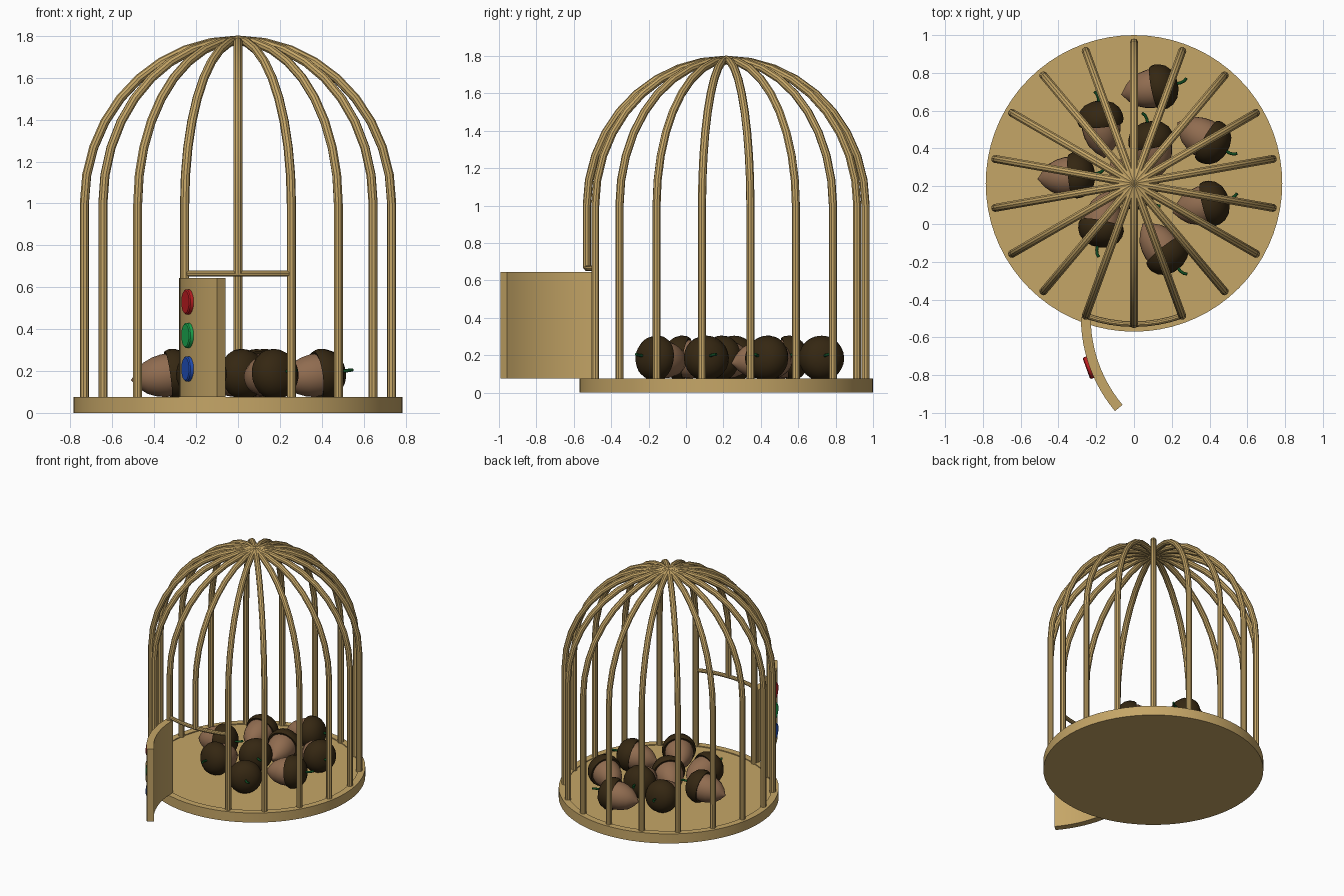
import bpy, bmesh
from math import sin, cos, pi, radians
from mathutils import Vector, Matrix

if "Cube" in bpy.data.objects:
    bpy.data.objects.remove(bpy.data.objects["Cube"], do_unlink=True)

CY = 0.215        # cage centre in y
R = 0.745         # radius of the ring of bars
FLOOR = 0.075


def material(name, rgb):
    m = bpy.data.materials.new(name)
    m.use_nodes = True
    m.diffuse_color = (*rgb, 1)
    bsdf = next(n for n in m.node_tree.nodes if n.type == 'BSDF_PRINCIPLED')
    bsdf.inputs["Base Color"].default_value = (*rgb, 1)
    return m


wood = material("tan wood", (0.56, 0.38, 0.135))
nut_brown = material("nut brown", (0.28, 0.15, 0.08))
cap_brown = material("dark cap brown", (0.035, 0.02, 0.006))
stem_green = material("stem green", (0.005, 0.07, 0.015))
red = material("red", (0.5, 0.012, 0.015))
green = material("green", (0.012, 0.4, 0.08))
blue = material("blue", (0.015, 0.08, 0.5))


def add(name, mesh, matrix=None, angle=35):
    ob = bpy.data.objects.new(name, mesh)
    bpy.context.collection.objects.link(ob)
    if matrix:
        ob.matrix_world = matrix
    bpy.ops.object.select_all(action='DESELECT')
    ob.select_set(True)
    bpy.context.view_layer.objects.active = ob
    bpy.ops.object.shade_smooth_by_angle(angle=radians(angle))
    return ob


def finish(bm, name, mat):
    bmesh.ops.remove_doubles(bm, verts=bm.verts, dist=1e-5)
    bmesh.ops.recalc_face_normals(bm, faces=bm.faces)
    me = bpy.data.meshes.new(name)
    bm.to_mesh(me)
    bm.free()
    me.materials.append(mat)
    return me


def lathe(name, profile, mat, steps):
    """Turn a (radius, height) profile about z."""
    bm = bmesh.new()
    verts = [bm.verts.new((r, 0, z)) for r, z in profile]
    edges = [bm.edges.new(p) for p in zip(verts, verts[1:])]
    bmesh.ops.spin(bm, geom=verts + edges, cent=(0, 0, 0), axis=(0, 0, 1),
                   angle=2 * pi, steps=steps)
    return finish(bm, name, mat)


def tube(name, points, radius, mat):
    """Sweep a round rod along points and turn it into a mesh."""
    cu = bpy.data.curves.new(name, 'CURVE')
    cu.dimensions = '3D'
    cu.bevel_depth = radius
    cu.bevel_resolution = 3
    cu.use_fill_caps = True
    sp = cu.splines.new('POLY')
    sp.points.add(len(points) - 1)
    for p, co in zip(sp.points, points):
        p.co = (*co, 1)
    tmp = bpy.data.objects.new(name, cu)
    bpy.context.collection.objects.link(tmp)
    me = bpy.data.meshes.new_from_object(
        tmp.evaluated_get(bpy.context.evaluated_depsgraph_get()))
    bpy.data.objects.remove(tmp)
    me.materials.clear()
    me.materials.append(mat)
    return me


# Round base with a shallow rim
base = lathe("base", [(0, 0), (0.785, 0), (0.785, FLOOR), (0.735, FLOOR),
                      (0.735, 0.068), (0, 0.068)], wood, 72)
add("base", base, Matrix.Translation((0, CY, 0)))

# Bars: upright, then curving in to the crown; the front one stops at the doorway
def bar_path(bottom):
    dome = [(R * cos(a), 0, 1 + 0.78 * sin(a))
            for a in (i * pi / 18 for i in range(10))]
    return [(R, 0, bottom)] + dome

full_bar = tube("bar", bar_path(0.068), 0.022, wood)
short_bar = tube("short_bar", bar_path(0.665), 0.022, wood)
for i in range(18):
    turn = Matrix.Translation((0, CY, 0)) @ Matrix.Rotation(-pi / 2 + i * pi / 9, 4, 'Z')
    add(f"bar_{i + 1}" if i else "front_bar", full_bar if i else short_bar, turn)

# Lintel over the doorway
arc = [radians(-110 + 5 * i) for i in range(9)]
add("door_lintel", tube("door_lintel", [(R * cos(a), CY + R * sin(a), 0.665) for a in arc],
                        0.015, wood))

# Curved door swung open
HINGE = Vector((0.49, -0.495, 0))
bm = bmesh.new()
rows = []
for i in range(13):
    a = radians(180 + 40 * i / 12)
    rows.append([bm.verts.new(HINGE + Vector((r * cos(a), r * sin(a), z)))
                 for r, z in ((0.719, FLOOR), (0.771, FLOOR), (0.771, 0.645), (0.719, 0.645))])
for a, b in zip(rows, rows[1:]):
    for k in range(4):
        bm.faces.new((a[k], a[(k + 1) % 4], b[(k + 1) % 4], b[k]))
bm.faces.new(rows[0])
bm.faces.new(rows[-1])
add("door", finish(bm, "door", wood))

# Three round buttons on the outside of the door
out = Vector((cos(radians(200)), sin(radians(200)), 0))
for name, z, mat in (("red", 0.53, red), ("green", 0.37, green), ("blue", 0.21, blue)):
    disc = lathe(name + "_button", [(0, 0), (0.06, 0), (0.06, 0.02), (0.054, 0.025), (0, 0.025)],
                 mat, 28)
    place = HINGE + out * 0.765 + Vector((0, 0, z))
    add(name + "_button", disc,
        Matrix.Translation(place) @ out.to_track_quat('Z', 'Y').to_matrix().to_4x4())

# Acorn parts, tip at the origin pointing down z
nut = lathe("nut", [(0, 0), (0.014, 0.012), (0.045, 0.035), (0.075, 0.07), (0.094, 0.115),
                    (0.103, 0.16), (0.1, 0.21)], nut_brown, 24)
cap = lathe("cap", [(0.098, 0.185), (0.115, 0.18), (0.122, 0.2), (0.119, 0.23), (0.105, 0.262),
                    (0.078, 0.288), (0.04, 0.303), (0, 0.306)], cap_brown, 24)
stem = tube("stem", [(0, 0, 0.295), (0, 0, 0.325), (0.006, 0, 0.345), (0.018, 0, 0.36)],
            0.008, stem_green)

# Heap of acorns: cap centre and the way the cap points
ACORNS = [((0.16, 0.73), (1, 0.2)), ((-0.18, 0.58), (-0.1, 1)), ((0.085, 0.47), (-0.2, 1)),
          ((0.43, 0.42), (0.85, -0.5)), ((0.43, 0.115), (1, 0.25)), ((0.19, -0.18), (0.6, -0.75)),
          ((-0.18, -0.05), (-0.2, -1)), ((-0.28, 0.26), (1, 0.1)), ((0.04, 0.17), (0.7, -0.7))]
for n, ((x, y), (dx, dy)) in enumerate(ACORNS, 1):
    d = Vector((dx, dy, 0)).normalized()
    d.z = sin(radians(8))
    d.normalize()
    tip = Vector((x, y, 0.188)) - d * 0.235
    m = Matrix.Translation(tip) @ d.to_track_quat('Z', 'Y').to_matrix().to_4x4()
    for part, mesh in (("nut", nut), ("cap", cap), ("stem", stem)):
        add(f"acorn_{part}_{n}", mesh, m, 40)
